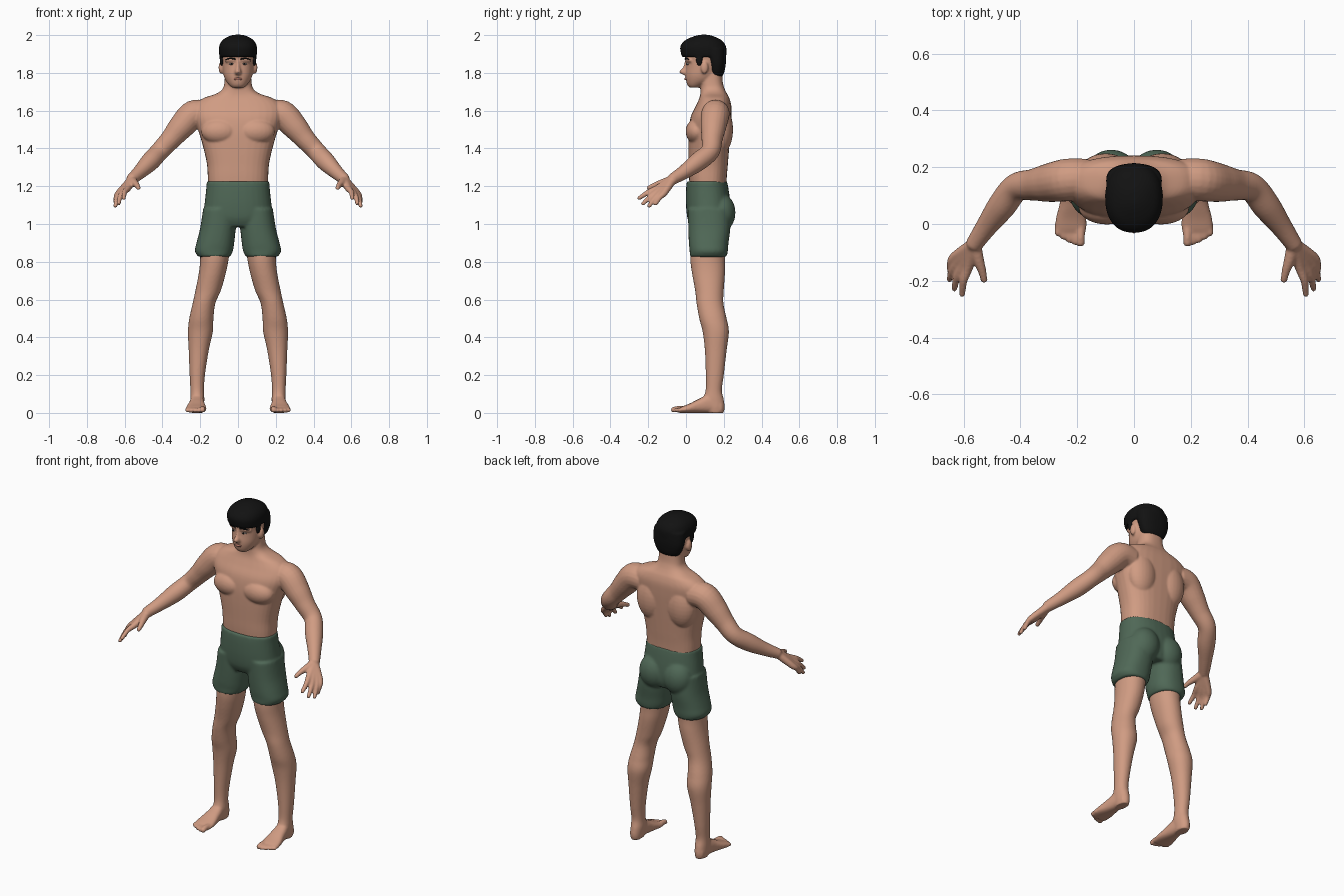
import bpy, bmesh
from math import cos, sin, pi, copysign
from mathutils import Vector, Matrix

cube = bpy.data.objects.get("Cube")
if cube:
    bpy.data.objects.remove(cube, do_unlink=True)


def material(name, rgb):
    mat = bpy.data.materials.new(name)
    mat.use_nodes = True
    mat.diffuse_color = (*rgb, 1)
    shader = next(n for n in mat.node_tree.nodes if n.type == "BSDF_PRINCIPLED")
    shader.inputs["Base Color"].default_value = (*rgb, 1)
    shader.inputs["Roughness"].default_value = 0.8
    return mat


SKIN = material("skin", (.63, .33, .225))
HAIR = material("black hair", (.006, .006, .006))
CLOTH = material("green cloth", (.08, .14, .095))
LIP = material("lip", (.42, .17, .125))
WHITE = material("eye white", (.5, .42, .38))


def interpolate(rows, steps=6):
    """Smooth curve through rows of numbers."""
    out = []
    for i in range(len(rows) - 1):
        a, b, c, d = (rows[max(i - 1, 0)], rows[i], rows[i + 1],
                      rows[min(i + 2, len(rows) - 1)])
        for s in range(steps):
            t = s / steps
            out.append([q + t * ((r - p) / 2 + t * (p - 2.5 * q + 2 * r - w / 2
                        + t * (1.5 * (q - r) + (w - p) / 2)))
                        for p, q, r, w in zip(a, b, c, d)])
    return out + [list(rows[-1])]


def skin_rings(bm, rings):
    """Close a row of rings into a solid."""
    loops = [[bm.verts.new(p) for p in ring] for ring in rings]
    count = len(loops[0])
    for low, high in zip(loops, loops[1:]):
        for i in range(count):
            j = (i + 1) % count
            bm.faces.new((low[i], low[j], high[j], high[i]))
    bm.faces.new(loops[0][::-1])
    bm.faces.new(loops[-1])


def loft(bm, rows, power=2.3, along_y=False, sides=32):
    """Rows hold the station, then the two limits on each cross axis."""
    rings = []
    for t, a0, a1, b0, b1 in interpolate(rows):
        ring = []
        for i in range(sides):
            u, v = (copysign(abs(f(2 * pi * i / sides)) ** (2 / power),
                             f(2 * pi * i / sides)) for f in (cos, sin))
            a = (a0 + a1) / 2 + u * (a1 - a0) / 2
            b = (b0 + b1) / 2 + v * (b1 - b0) / 2
            ring.append((a, t, b) if along_y else (a, b, t))
        rings.append(ring)
    skin_rings(bm, rings)


def centred(rows):
    return [(z, -half, half, front, back) for z, half, front, back in rows]


def limb(bm, points, sides=20):
    """Round tube through points given as x, y, z, radius."""
    path = interpolate(points)
    tip, before = Vector(path[-1][:3]), Vector(path[-2][:3])
    radius = path[-1][3]
    path.append([*(tip + (tip - before).normalized() * radius * .6), radius * .55])
    rings = []
    for i, row in enumerate(path):
        ahead = Vector(path[min(i + 1, len(path) - 1)][:3])
        tangent = (ahead - Vector(path[max(i - 1, 0)][:3])).normalized()
        side = tangent.cross(Vector((0, 0, 1))).normalized()
        up = side.cross(tangent)
        rings.append([Vector(row[:3]) + row[3] * (side * cos(2 * pi * k / sides)
                      + up * sin(2 * pi * k / sides)) for k in range(sides)])
    skin_rings(bm, rings)


def ball(bm, centre, radii):
    bmesh.ops.create_uvsphere(bm, u_segments=24, v_segments=16, radius=1,
                              matrix=Matrix.Translation(centre) @ Matrix.Diagonal((*radii, 1)))


def mirror(bm):
    """Copy everything so far to the other side."""
    copy = bmesh.ops.duplicate(bm, geom=bm.verts[:] + bm.edges[:] + bm.faces[:])["geom"]
    for item in copy:
        if isinstance(item, bmesh.types.BMVert):
            item.co.x *= -1
    bmesh.ops.reverse_faces(bm, faces=[f for f in copy if isinstance(f, bmesh.types.BMFace)])


def finish(bm, name, mat, voxel=0, relax=5):
    """Make the object; with a voxel size, fuse its parts into one skin."""
    bmesh.ops.recalc_face_normals(bm, faces=bm.faces[:])
    mesh = bpy.data.meshes.new(name)
    bm.to_mesh(mesh)
    bm.free()
    obj = bpy.data.objects.new(name, mesh)
    bpy.context.scene.collection.objects.link(obj)
    if voxel:
        fuse = obj.modifiers.new("fuse", "REMESH")
        fuse.mode = "VOXEL"
        fuse.voxel_size = voxel
        soft = obj.modifiers.new("soften", "SMOOTH")
        soft.factor, soft.iterations = .5, relax
        bpy.context.view_layer.update()
        result = obj.evaluated_get(bpy.context.evaluated_depsgraph_get())
        mesh = bpy.data.meshes.new_from_object(result)
        obj.modifiers.clear()
        obj.data = mesh
    mesh.materials.clear()
    mesh.materials.append(mat)
    mesh.polygons.foreach_set("use_smooth", [True] * len(mesh.polygons))
    mesh.update()


body = bmesh.new()
# Arm
limb(body, [(.16, .16, 1.58, .07), (.235, .155, 1.58, .075), (.3, .145, 1.515, .068),
            (.355, .138, 1.45, .056), (.415, .128, 1.385, .05), (.465, .065, 1.33, .05),
            (.52, -.01, 1.275, .038), (.565, -.075, 1.235, .03)])
# Fingers, whose roots make up the palm, and thumb
wrist = Vector((.562, -.07, 1.235))
inner, outer = Vector((.583, -.15, 1.19)), Vector((.63, -.115, 1.165))
tips = [(.605, -.25, 1.135), (.633, -.23, 1.105), (.65, -.197, 1.093), (.648, -.162, 1.105)]
for i, tip in enumerate(tips):
    knuckle = inner.lerp(outer, i / 3)
    middle = knuckle.lerp(Vector(tip), .5) + Vector((.006, 0, .006))
    limb(body, [(*wrist, .023), (*knuckle, .018), (*middle, .014), (*tip, .011)])
limb(body, [(*wrist, .024), (.548, -.125, 1.218, .02), (.535, -.165, 1.205, .015),
            (.527, -.2, 1.19, .012)])
# Leg
loft(body, [(.95, .03, .2, .03, .22), (.83, .047, .2, .022, .208), (.75, .062, .206, .03, .207),
            (.65, .09, .225, .048, .2), (.58, .12, .24, .056, .198), (.5, .13, .258, .07, .215),
            (.43, .133, .265, .088, .227), (.33, .155, .261, .1, .215), (.2, .175, .256, .105, .2),
            (.12, .18, .252, .104, .19), (.07, .178, .252, .09, .2), (.03, .182, .25, .1, .205),
            (0, .186, .245, .11, .2)], 2.1)
# Foot and toes
loft(body, [(.19, .19, .245, 0, .06), (.13, .182, .252, 0, .1), (.07, .175, .262, 0, .075),
            (.02, .168, .275, 0, .05), (-.02, .168, .278, 0, .034), (-.04, .174, .274, 0, .024)],
     2.4, along_y=True)
for i, reach in enumerate((-.07, -.068, -.06, -.048, -.034)):
    x, r = .188 + .02 * i, .011 if i else .015
    limb(body, [(x, 0, r + .006, r), (x, reach / 2 - .012, r + .006, r), (x, reach, r, r)])
# Chest muscle, shoulder blade, brow ridge and ear
ball(body, (.095, .058, 1.49), (.1, .06, .068))
ball(body, (.1, .185, 1.5), (.09, .064, .13))
limb(body, [(.012, .006, 1.868, .012), (.04, .013, 1.87, .012), (.064, .024, 1.865, .01)])
ball(body, (.09, .098, 1.828), (.013, .02, .033))
mirror(body)
# Torso and neck
loft(body, centred([(1.08, .15, .03, .21), (1.23, .159, .017, .215), (1.32, .165, .014, .222),
                    (1.42, .188, .012, .23), (1.5, .212, .014, .236), (1.57, .235, .026, .24),
                    (1.625, .23, .052, .24), (1.665, .185, .07, .23), (1.69, .115, .076, .217),
                    (1.715, .082, .077, .205), (1.75, .072, .078, .195), (1.82, .068, .08, .19)]), 2.5)
# Head
loft(body, centred([(1.722, .03, .02, .07), (1.735, .046, .008, .1), (1.76, .065, 0, .15),
                    (1.79, .077, -.003, .175), (1.83, .083, 0, .19), (1.86, .086, 0, .198),
                    (1.9, .088, -.008, .202), (1.95, .08, .01, .19), (1.98, .05, .04, .15)]), 2.1)
# Nose
loft(body, centred([(1.865, .009, -.006, .03), (1.83, .012, -.016, .03),
                    (1.806, .018, -.036, .03), (1.79, .017, -.016, .03)]), 2)
finish(body, "body", SKIN, .0058)

# Shorts
shorts = bmesh.new()
loft(shorts, [(1.08, .01, .185, .01, .235), (.98, .012, .2, .012, .235), (.9, .02, .22, .015, .225),
              (.86, .026, .229, .019, .222), (.838, .035, .219, .02, .218), (.826, .043, .209, .02, .212)])
ball(shorts, (.08, .187, 1.06), (.088, .075, .1))
mirror(shorts)
loft(shorts, centred([(1.226, .166, .004, .217), (1.18, .169, 0, .226), (1.1, .178, 0, .236),
                      (1.03, .187, .008, .236), (.985, .17, .03, .22)]))
finish(shorts, "shorts", CLOTH, .008, 4)

# Hair: sideburns, nape and crown
hair = bmesh.new()
ball(hair, (.087, .07, 1.87), (.01, .018, .036))
mirror(hair)
loft(hair, centred([(1.782, .06, .13, .192), (1.805, .078, .122, .203), (1.85, .094, .115, .211),
                    (1.89, .098, .1, .213), (1.93, .098, .08, .212)]))
loft(hair, centred([(1.884, .095, -.018, .21), (1.9, .1, -.026, .214), (1.94, .1, -.03, .212),
                    (1.972, .083, -.005, .19), (1.993, .05, .04, .148), (2.002, .02, .075, .115)]))
finish(hair, "hair", HAIR, .006, 3)

# Eyebrows and irises
dark = bmesh.new()
limb(dark, [(.014, -.004, 1.873, .004), (.04, .001, 1.877, .004), (.064, .015, 1.871, .003)])
ball(dark, (.034, .004, 1.848), (.005, .004, .005))
mirror(dark)
finish(dark, "eyebrows_and_irises", HAIR)

# Eyes
eyes = bmesh.new()
ball(eyes, (.034, .011, 1.848), (.014, .009, .006))
mirror(eyes)
finish(eyes, "eyes", WHITE)

# Lips
lips = bmesh.new()
limb(lips, [(-.024, .008, 1.768, .004), (0, -.002, 1.768, .007), (.024, .008, 1.768, .004)])
finish(lips, "lips", LIP)
